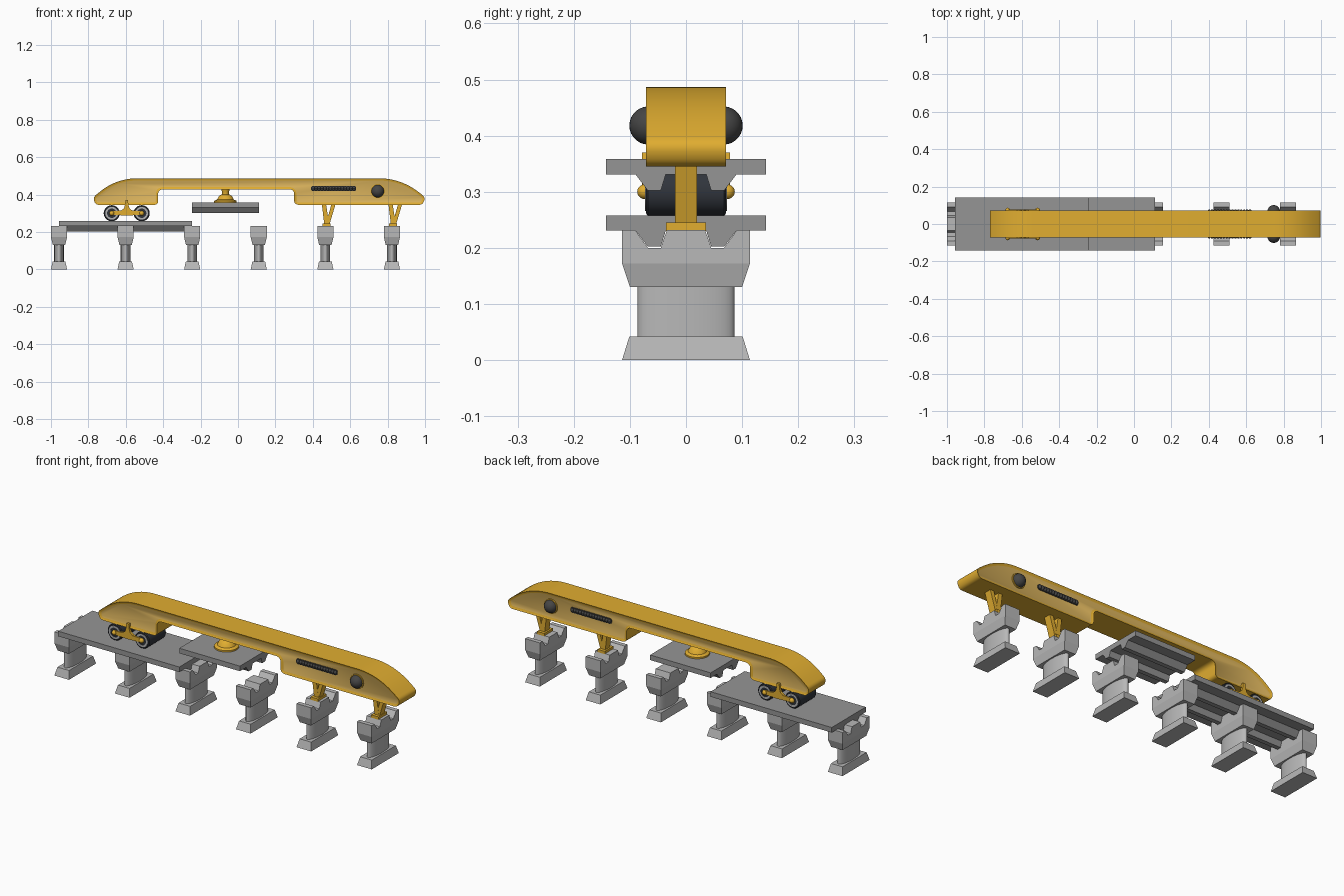
import bpy, bmesh
from math import radians, pi
from mathutils import Matrix, Vector

if "Cube" in bpy.data.objects:
    bpy.data.objects.remove(bpy.data.objects["Cube"])


def material(name, rgb):
    m = bpy.data.materials.new(name)
    m.diffuse_color = (*rgb, 1)
    m.use_nodes = True
    m.node_tree.nodes["Principled BSDF"].inputs["Base Color"].default_value = m.diffuse_color
    return m


GOLD = material("gold", (0.75, 0.42, 0.03))
PANEL = material("panel_gold", (0.72, 0.46, 0.11))
DARK = material("dark", (0.06, 0.06, 0.06))
TYRE = material("tyre", (0.03, 0.035, 0.045))
RIM = material("rim_grey", (0.45, 0.45, 0.45))
DECK = material("deck_grey", (0.3, 0.3, 0.3))
STONE = material("pier_grey", (0.48, 0.48, 0.48))


def finish(name, bm, *mats):
    bmesh.ops.recalc_face_normals(bm, faces=bm.faces)
    me = bpy.data.meshes.new(name)
    bm.to_mesh(me)
    bm.free()
    for m in mats:
        me.materials.append(m)
    me.shade_smooth()
    me.set_sharp_from_angle(angle=radians(30))
    ob = bpy.data.objects.new(name, me)
    bpy.context.collection.objects.link(ob)
    return ob


def prism(bm, pts, a, b, axis):
    """Extrude a 2D (u, z) outline from a to b along axis x or y; returns the two caps."""
    def at(u, z, t):
        return (t, u, z) if axis == "x" else (u, t, z)
    lo = [bm.verts.new(at(u, z, a)) for u, z in pts]
    hi = [bm.verts.new(at(u, z, b)) for u, z in pts]
    n = len(pts)
    for i in range(n):
        j = (i + 1) % n
        bm.faces.new((lo[i], lo[j], hi[j], hi[i]))
    return [bm.faces.new(lo[::-1]), bm.faces.new(hi)]


def frustum(bm, lower, upper):
    """Tapered box between two (half x, half y, z) levels."""
    for v in bmesh.ops.create_cube(bm, size=2)["verts"]:
        hx, hy, z = upper if v.co.z > 0 else lower
        v.co = (v.co.x * hx, v.co.y * hy, z)


def cylinder_y(bm, x, z, r, half, segs=32):
    m = Matrix.Translation((x, 0, z)) @ Matrix.Rotation(pi / 2, 4, "X")
    bmesh.ops.create_cone(bm, cap_ends=True, segments=segs, radius1=r, radius2=r,
                          depth=2 * half, matrix=m)


def ball(bm, loc, scale, segs=24):
    bmesh.ops.create_uvsphere(bm, u_segments=segs, v_segments=segs // 2, radius=1,
                              matrix=Matrix.Translation(loc) @ Matrix.Diagonal((*scale, 1)))


def ring_y(bm, x, y, z, profile, steps=32):
    """Revolve a closed (radius, y offset) outline about the y axis."""
    vs = [bm.verts.new((x + r, y + d, z)) for r, d in profile]
    es = [bm.edges.new((vs[i], vs[(i + 1) % len(vs)])) for i in range(len(vs))]
    out = bmesh.ops.spin(bm, geom=vs + es, cent=(x, y, z), axis=(0, 1, 0),
                         angle=2 * pi, steps=steps)
    bmesh.ops.remove_doubles(bm, verts=bm.verts, dist=1e-5)


def rounded(corners):
    """Soften each (x, z, cut) corner with a quadratic curve."""
    out = []
    for i, (x, z, d) in enumerate(corners):
        c = Vector((x, z))
        p = c + (Vector(corners[i - 1][:2]) - c).normalized() * d
        q = c + (Vector(corners[(i + 1) % len(corners)][:2]) - c).normalized() * d
        n = 14 if d > 0.1 else 7
        for k in range(n + 1):
            t = k / n
            out.append(p * (1 - t) ** 2 + c * 2 * t * (1 - t) + q * t * t)
    return out


# Piers: tapered foot, oval column, flared cap notched for the girders
PIERS = [-0.957 + 0.356 * i for i in range(6)]
half_cap = [(0.114, 0.172), (0.114, 0.232), (0.091, 0.232), (0.068, 0.2),
            (0.045, 0.2), (0.034, 0.232)]
bm = bmesh.new()
frustum(bm, (0.043, 0.114, 0), (0.034, 0.101, 0.042))
bmesh.ops.create_cone(bm, cap_ends=True, segments=40, radius1=1, radius2=1, depth=0.094,
                      matrix=Matrix.Translation((0, 0, 0.086)) @ Matrix.Diagonal((0.026, 0.086, 1, 1)))
frustum(bm, (0.033, 0.1, 0.13), (0.043, 0.114, 0.172))
prism(bm, half_cap + [(-y, z) for y, z in half_cap[::-1]], -0.043, 0.043, "x")
pier = finish("pier", bm, STONE)
pier.location.x = PIERS[0]
for x in PIERS[1:]:
    ob = pier.copy()
    ob.location.x = x
    bpy.context.collection.objects.link(ob)

# Bridge decks with two girders underneath
half_deck = [(0.143, 0.027), (0.143, 0), (0.09, 0), (0.068, -0.029), (0.045, -0.029), (0.036, 0)]
for name, a, b, z in (("laid_deck", PIERS[0], PIERS[2], 0.231),
                      ("hanging_deck", PIERS[2], PIERS[3], 0.331)):
    bm = bmesh.new()
    prism(bm, half_deck + [(-y, h) for y, h in half_deck[::-1]], a, b, "x")
    finish(name, bm, DECK).location.z = z

# Launcher body with recessed side panels
outline = rounded([(-0.762, 0.345, 0.02), (-0.775, 0.385, 0.02), (-0.65, 0.487, 0.115),
                   (0.87, 0.487, 0.12), (1.002, 0.385, 0.02), (0.987, 0.345, 0.02),
                   (0.3, 0.345, 0.026), (0.3, 0.428, 0.028), (-0.427, 0.428, 0.028),
                   (-0.427, 0.345, 0.022)])
bm = bmesh.new()
caps = prism(bm, outline, -0.071, 0.071, "y")
bmesh.ops.recalc_face_normals(bm, faces=bm.faces)
bmesh.ops.inset_individual(bm, faces=caps, thickness=0.012, depth=-0.006, use_even_offset=True)
for f in caps:
    f.material_index = 1
finish("launcher_body", bm, GOLD, PANEL)

# Side lamps, their rings and ribbed vents
for s, side in ((-1, "front"), (1, "back")):
    bm = bmesh.new()
    ball(bm, (0.747, s * 0.067, 0.418), (0.034, 0.034, 0.034), 28)
    finish(side + "_lamp", bm, DARK)
    bm = bmesh.new()
    ring_y(bm, 0.747, s * 0.067, 0.418, [(0.033, -0.004), (0.038, -0.004), (0.038, 0.004), (0.033, 0.004)])
    finish(side + "_lamp_ring", bm, GOLD)
    bm = bmesh.new()
    slot = rounded([(0.39, 0.418, 0.013), (0.39, 0.446, 0.013), (0.632, 0.446, 0.013), (0.632, 0.418, 0.013)])
    prism(bm, slot, s * 0.06, s * 0.069, "y")
    for i in range(15):
        ball(bm, (0.402 + i * 0.0156, s * 0.066, 0.432), (0.0095, 0.012, 0.0125), 12)
    finish(side + "_vent", bm, DARK)

# Bogie: two wide rollers with rims, side frames and hubs
WHEELS = (-0.675, -0.515)
for x in WHEELS:
    bm = bmesh.new()
    cylinder_y(bm, x, 0.3, 0.043, 0.068, 40)
    ends = [f for f in bm.faces if len(f.verts) > 4]
    bmesh.ops.inset_individual(bm, faces=ends, thickness=0.004, depth=0.003, use_even_offset=True)
    finish("roller", bm, TYRE)
    bm = bmesh.new()
    for s in (-1, 1):
        ring_y(bm, x, s * 0.07, 0.3, [(0.025, -0.003), (0.034, -0.003), (0.034, 0.003), (0.025, 0.003)])
    finish("roller_rims", bm, RIM)
    bm = bmesh.new()
    for s in (-1, 1):
        ball(bm, (x, s * 0.074, 0.3), (0.013, 0.013, 0.013), 20)
    finish("roller_hubs", bm, GOLD)
half_frame = [(0, 0.288), (0.078, 0.291), (0.088, 0.3), (0.078, 0.312), (0.03, 0.314),
              (0.015, 0.326), (0.009, 0.345), (0.007, 0.37)]
frame = [(x - 0.595, z) for x, z in half_frame + [(-x, z) for x, z in half_frame[:0:-1]]]
for s, side in ((-1, "front"), (1, "back")):
    bm = bmesh.new()
    prism(bm, frame, s * 0.064, s * 0.078, "y")
    finish(side + "_bogie_frame", bm, GOLD)

# Lifting head above the hanging deck
bm = bmesh.new()
lift = [(0, 0.356), (0.06, 0.356), (0.06, 0.366), (0.045, 0.373), (0.036, 0.39), (0.026, 0.398),
        (0.018, 0.401), (0.018, 0.414), (0.025, 0.432), (0, 0.432)]
vs = [bm.verts.new((r, 0, z)) for r, z in lift]
es = [bm.edges.new(p) for p in zip(vs, vs[1:])]
bmesh.ops.spin(bm, geom=vs + es, cent=(0, 0, 0), axis=(0, 0, 1), angle=2 * pi, steps=40)
bmesh.ops.remove_doubles(bm, verts=bm.verts, dist=1e-5)
finish("lifting_head", bm, GOLD).location.x = -0.067

# V-shaped support legs standing on the last two piers
for x in PIERS[4:]:
    bm = bmesh.new()
    prism(bm, [(-0.02, 0.36), (0.002, 0.36), (0.02, 0.243), (-0.006, 0.243)], -0.02, 0.02, "y")
    prism(bm, [(0.036, 0.36), (0.058, 0.36), (0.023, 0.243), (0.003, 0.243)], -0.0195, 0.0195, "y")
    prism(bm, [(-0.015, 0.23), (-0.015, 0.245), (0.028, 0.245), (0.028, 0.23)], -0.036, 0.036, "y")
    finish("support_leg", bm, GOLD).location.x = x
